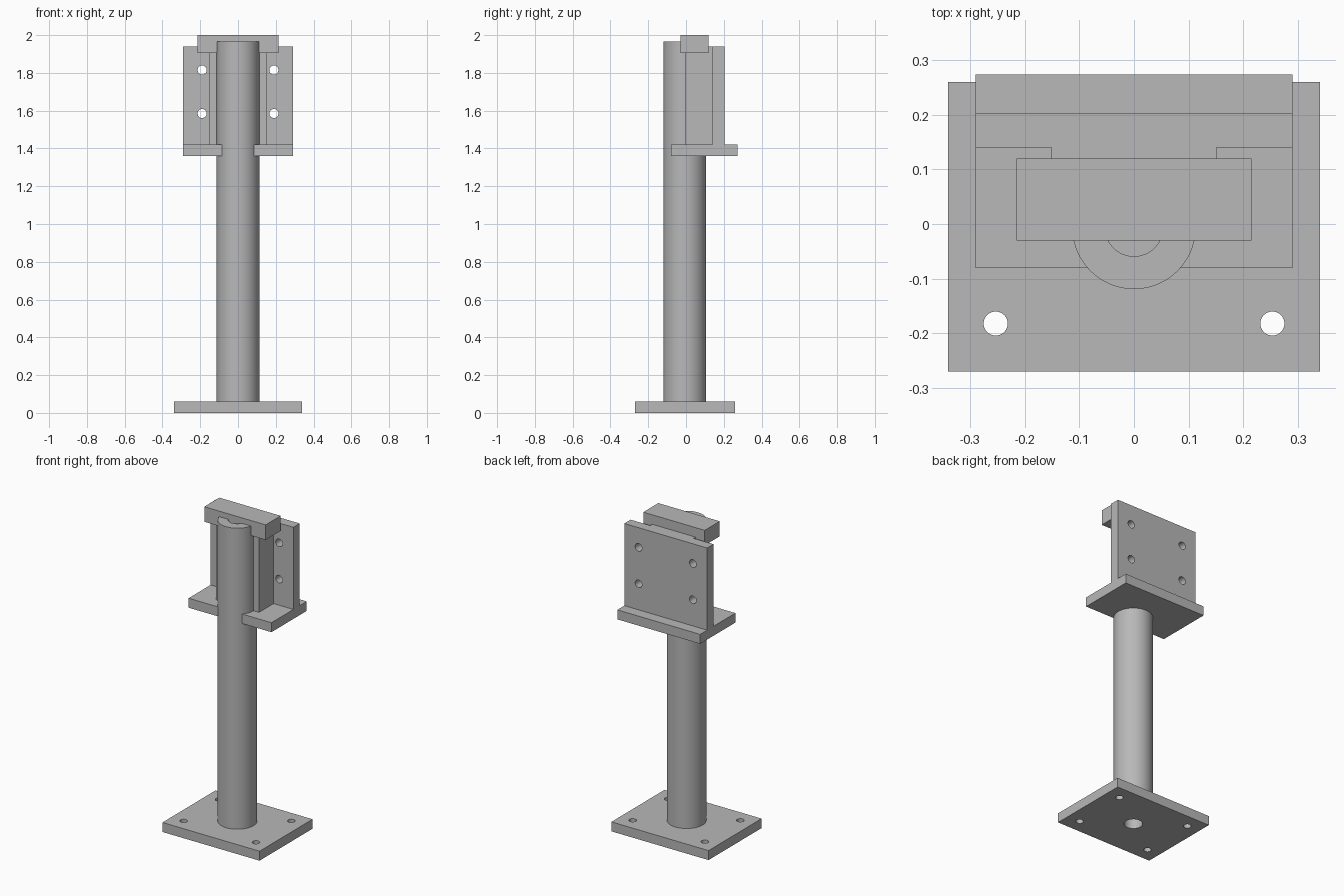
import bpy, bmesh
from math import pi, cos, sin, radians

old = bpy.data.objects.get("Cube")
if old:
    bpy.data.objects.remove(old, do_unlink=True)

# One plain steel colour
steel = bpy.data.materials.new("grey_steel")
steel.use_nodes = True
colour = (0.48, 0.48, 0.48, 1)
steel.diffuse_color = colour
steel.node_tree.nodes["Principled BSDF"].inputs["Base Color"].default_value = colour

TUBE_Y, TUBE_R, BORE_R = -0.006, 0.113, 0.053


def finish(name, bm):
    bmesh.ops.recalc_face_normals(bm, faces=bm.faces)
    mesh = bpy.data.meshes.new(name)
    bm.to_mesh(mesh)
    bm.free()
    obj = bpy.data.objects.new(name, mesh)
    bpy.context.collection.objects.link(obj)
    mesh.materials.append(steel)
    return obj


def smooth(obj):
    bpy.ops.object.select_all(action='DESELECT')
    obj.select_set(True)
    bpy.context.view_layer.objects.active = obj
    bpy.ops.object.shade_smooth_by_angle(angle=radians(35))


def extrude(name, outline, z0, z1):
    """Prism from an outline in plan."""
    bm = bmesh.new()
    face = bm.faces.new([bm.verts.new((x, y, z0)) for x, y in outline])
    up = bmesh.ops.extrude_face_region(bm, geom=[face])["geom"]
    bmesh.ops.translate(bm, vec=(0, 0, z1 - z0),
                        verts=[v for v in up if isinstance(v, bmesh.types.BMVert)])
    return finish(name, bm)


def plate(name, half_x, y0, y1, z0, z1):
    return extrude(name, [(-half_x, y0), (half_x, y0), (half_x, y1), (-half_x, y1)], z0, z1)


def drill(obj, centre, radius, along_y=False):
    """Cut a round through hole, then discard the cutter."""
    bpy.ops.mesh.primitive_cylinder_add(vertices=40, radius=radius, depth=0.3, location=centre,
                                        rotation=(pi / 2 if along_y else 0, 0, 0))
    cutter = bpy.context.object
    cutter.hide_render = True
    mod = obj.modifiers.new("hole", 'BOOLEAN')
    mod.operation, mod.solver, mod.object = 'DIFFERENCE', 'EXACT', cutter
    bpy.context.view_layer.objects.active = obj
    bpy.ops.object.modifier_apply(modifier=mod.name)
    bpy.data.objects.remove(cutter, do_unlink=True)


# Base plate with four bolt holes and a centre hole
base = plate("base_plate", 0.34, -0.27, 0.26, 0, 0.06)
for x in (-0.253, 0.253):
    for y in (-0.182, 0.172):
        drill(base, (x, y, 0.03), 0.022)
drill(base, (0, TUBE_Y, 0.03), BORE_R)
smooth(base)

# Hollow post: a wall section spun around the vertical axis
bm = bmesh.new()
section = [(BORE_R, 0.06), (TUBE_R, 0.06), (TUBE_R, 1.965), (BORE_R, 1.965)]
verts = [bm.verts.new((r, TUBE_Y, z)) for r, z in section]
edges = [bm.edges.new((verts[i], verts[(i + 1) % 4])) for i in range(4)]
bmesh.ops.spin(bm, geom=verts + edges, cent=(0, TUBE_Y, 0), axis=(0, 0, 1),
               angle=2 * pi, steps=72, use_merge=True)
bmesh.ops.remove_doubles(bm, verts=bm.verts, dist=0.0001)
smooth(finish("post_tube", bm))

# Shelf around the post
plate("shelf_plate", 0.29, -0.08, 0.273, 1.36, 1.42)

# Upright mounting plate with four bolt holes
back = plate("mounting_plate", 0.29, 0.14, 0.203, 1.42, 1.94)
for x in (-0.19, 0.19):
    for z in (1.585, 1.815):
        drill(back, (x, 0.17, z), 0.024, along_y=True)
smooth(back)

# Saddle block joining the post to the mounting plate
arc = [(TUBE_R * cos(pi * i / 36), TUBE_Y + TUBE_R * sin(pi * i / 36)) for i in range(37)]
saddle = extrude("saddle_block", arc + [(-0.151, TUBE_Y), (-0.151, 0.14),
                                        (0.151, 0.14), (0.151, TUBE_Y)], 1.42, 1.94)
smooth(saddle)

# Top bar across the post
plate("top_bar", 0.215, -0.03, 0.12, 1.905, 2.0)
